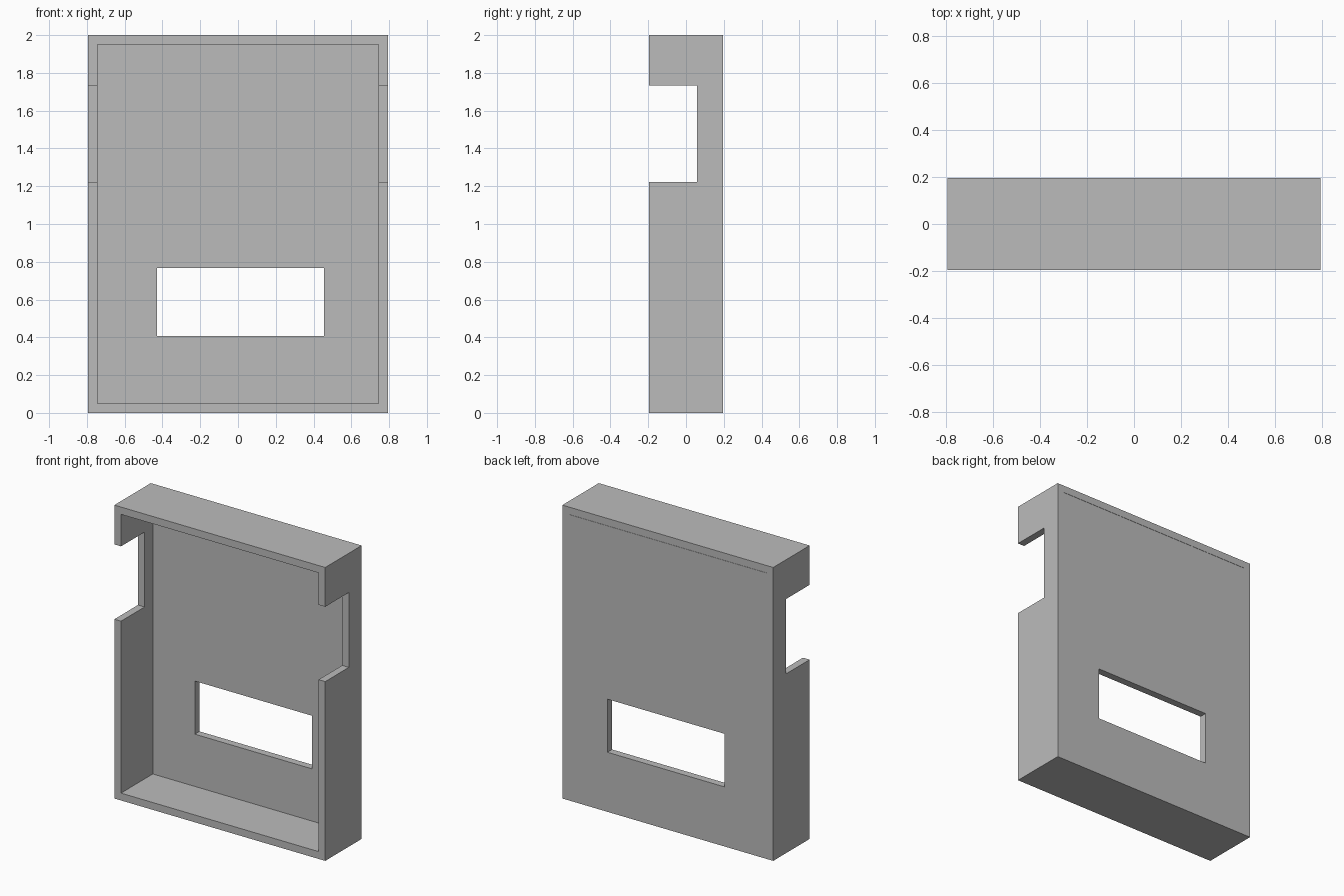
import bpy
import bmesh
from mathutils import Vector

default = bpy.data.objects.get("Cube")
if default:
    bpy.data.objects.remove(default, do_unlink=True)

# Overall sizes
HALF_W, HALF_D, HEIGHT, WALL = 0.795, 0.196, 2.0, 0.05

grey = bpy.data.materials.new("plain grey")
grey.use_nodes = True
colour = (0.5, 0.5, 0.5, 1)
grey.diffuse_color = colour
grey.node_tree.nodes["Principled BSDF"].inputs["Base Color"].default_value = colour


def box(name, low, high):
    """Box between two opposite corners."""
    low, high = Vector(low), Vector(high)
    bm = bmesh.new()
    bmesh.ops.create_cube(bm, size=1)
    for v in bm.verts:
        v.co = (low + high) / 2 + v.co * (high - low)
    mesh = bpy.data.meshes.new(name)
    bm.to_mesh(mesh)
    bm.free()
    mesh.materials.append(grey)
    obj = bpy.data.objects.new(name, mesh)
    bpy.context.collection.objects.link(obj)
    return obj


def cut(target, name, low, high):
    """Subtract a box from the target and remove the cutter."""
    cutter = box(name, low, high)
    cutter.hide_render = True
    mod = target.modifiers.new(name, 'BOOLEAN')
    mod.operation = 'DIFFERENCE'
    mod.solver = 'EXACT'
    mod.object = cutter
    bpy.context.view_layer.objects.active = target
    bpy.ops.object.modifier_apply(modifier=mod.name)
    bpy.data.objects.remove(cutter, do_unlink=True)


# Shallow tray standing upright, open to the front
tray = box("tray_case", (-HALF_W, -HALF_D, 0), (HALF_W, HALF_D, HEIGHT))
inner = HALF_W - WALL
cut(tray, "hollow", (-inner, -1, WALL), (inner, HALF_D - WALL, HEIGHT - WALL))

# Notch through both side walls
cut(tray, "side_notches", (-1, -1, 1.222), (1, 0.058, 1.732))

# Window in the back panel
cut(tray, "back_window", (-0.428, 0, 0.406), (0.455, 1, 0.768))

# Hairline groove across the top of the back panel
cut(tray, "back_groove", (-inner, HALF_D - 0.002, HEIGHT - WALL - 0.001),
    (inner, 1, HEIGHT - WALL + 0.001))
